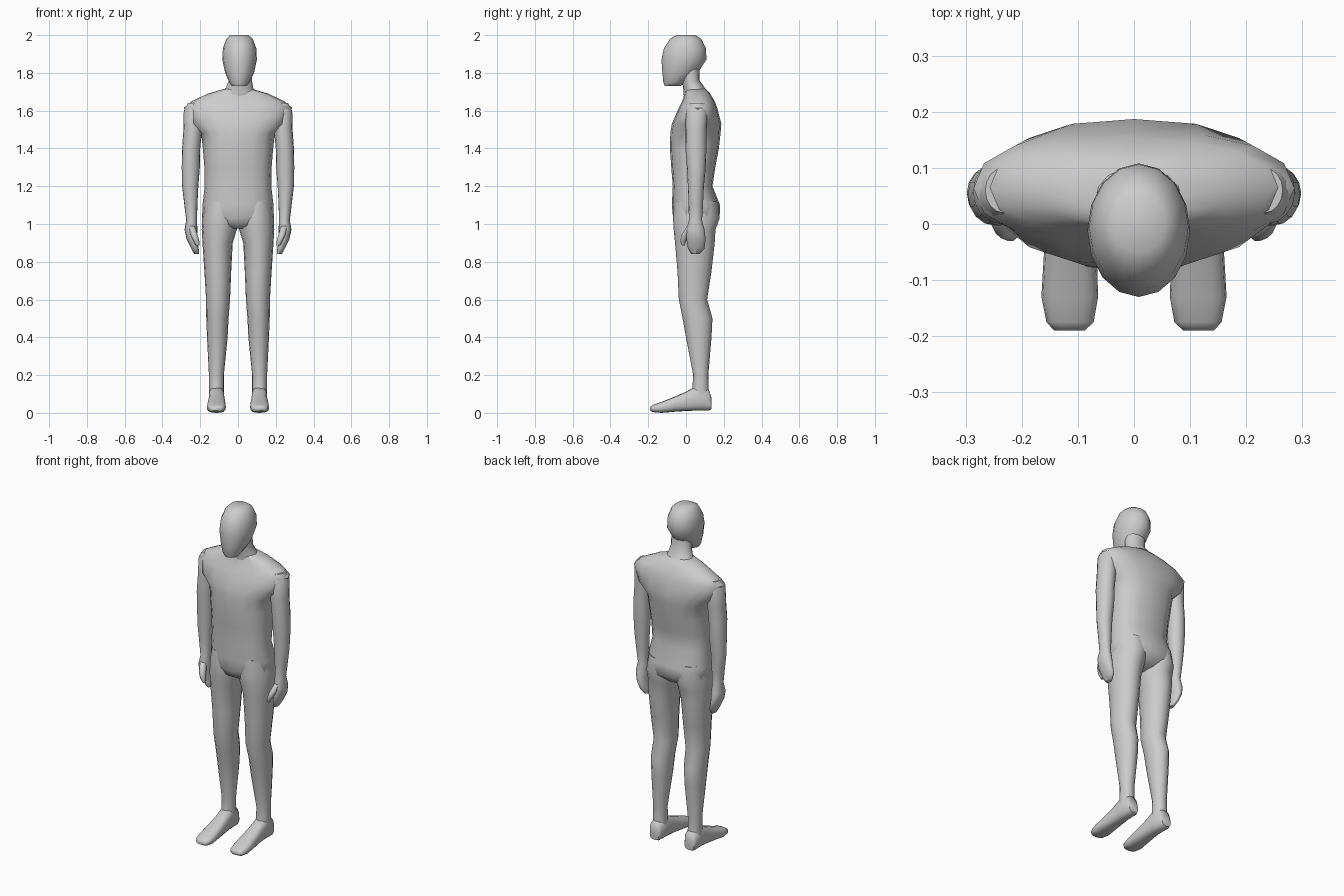
import bpy, bmesh, math


def signed_pow(v, p):
    return math.copysign(abs(v) ** p, v)


def loft(name, sections, axis='z', power=1.0, sides=16, mirror=1):
    """Skin rounded sections (t, x0, x1, b0, b1) stacked along z (b = y) or y (b = z)."""
    bm = bmesh.new()
    rings = []
    for t, x0, x1, b0, b1 in sections:
        ring = []
        for i in range(sides):
            a = 2 * math.pi * i / sides
            x = (x0 + x1) / 2 + (x1 - x0) / 2 * signed_pow(math.cos(a), power)
            b = (b0 + b1) / 2 + (b1 - b0) / 2 * signed_pow(math.sin(a), power)
            co = (x * mirror, b, t) if axis == 'z' else (x * mirror, t, b)
            ring.append(bm.verts.new(co))
        rings.append(ring)
    for r, s in zip(rings, rings[1:]):
        for i in range(sides):
            j = (i + 1) % sides
            bm.faces.new((r[i], r[j], s[j], s[i]))
    bm.faces.new(rings[0])
    bm.faces.new(rings[-1])
    bmesh.ops.recalc_face_normals(bm, faces=bm.faces[:])
    mesh = bpy.data.meshes.new(name)
    bm.to_mesh(mesh)
    bm.free()
    ob = bpy.data.objects.new(name, mesh)
    bpy.context.collection.objects.link(ob)
    bpy.ops.object.select_all(action='DESELECT')
    ob.select_set(True)
    bpy.context.view_layer.objects.active = ob
    bpy.ops.object.shade_smooth_by_angle(angle=math.radians(60))
    return ob


# Head: egg-shaped skull with the jaw pushed forward
loft("head", [
    (2.00, -.042, .055, -.05, .05),
    (1.98, -.062, .078, -.085, .08),
    (1.93, -.080, .097, -.117, .106),
    (1.87, -.083, .100, -.130, .108),
    (1.80, -.068, .085, -.125, .062),
    (1.75, -.046, .060, -.120, .000),
    (1.73, -.032, .046, -.112, -.030),
])

# Neck flaring into the shoulders
loft("neck", [
    (1.84, -.050, .072, -.030, .070),
    (1.76, -.048, .074, -.022, .072),
    (1.72, -.065, .080, -.015, .100),
    (1.66, -.110, .120, -.010, .135),
])

# Torso: pelvis, waist, chest, sloping shoulders
torso = [
    # z, half width, front, back
    (.975, .05, -.02, .08),
    (.99, .12, -.05, .13),
    (1.03, .190, -.068, .178),
    (1.10, .188, -.075, .180),
    (1.20, .176, -.070, .140),
    (1.30, .178, -.078, .155),
    (1.40, .186, -.085, .174),
    (1.48, .195, -.083, .183),
    (1.53, .250, -.075, .187),
    (1.615, .286, -.038, .165),
    (1.65, .245, -.020, .152),
    (1.69, .160, -.008, .128),
    (1.715, .075, -.005, .105),
]
loft("torso", [(z, -w, w, f, b) for z, w, f, b in torso], power=.85)

ARM = [
    (1.64, .200, .265, .020, .100),
    (1.60, .185, .287, .000, .115),
    (1.50, .190, .289, -.003, .108),
    (1.40, .200, .296, -.003, .108),
    (1.30, .202, .298, .005, .105),
    (1.20, .210, .296, .010, .095),
    (1.10, .215, .284, .014, .090),
    (1.02, .217, .274, .015, .085),
    (.97, .215, .283, .002, .098),
    (.92, .217, .272, .002, .104),
    (.87, .208, .248, .010, .098),
    (.84, .206, .232, .028, .072),
]
THUMB = [
    (.99, .228, .265, .005, .050),
    (.94, .213, .250, -.026, .018),
    (.91, .205, .236, -.031, .000),
    (.885, .204, .222, -.022, -.006),
]
LEG = [
    (1.12, .010, .178, -.060, .162),
    (1.03, .000, .190, -.069, .178),
    (.97, .006, .192, -.065, .156),
    (.90, .028, .188, -.058, .152),
    (.75, .036, .178, -.045, .135),
    (.60, .042, .169, -.038, .112),
    (.50, .050, .168, -.018, .140),
    (.40, .055, .164, .000, .135),
    (.20, .075, .154, .038, .118),
    (.12, .075, .154, .033, .120),
    (.06, .076, .154, .020, .128),
]
FOOT = [
    (.135, .085, .145, .020, .080),
    (.120, .076, .154, .012, .125),
    (.050, .072, .155, .012, .140),
    (.000, .070, .156, .010, .112),
    (-.06, .066, .161, .006, .086),
    (-.13, .064, .165, .000, .058),
    (-.175, .072, .156, .004, .042),
    (-.19, .088, .142, .012, .032),
]

# Limbs, mirrored left and right
for side, s in (("right", 1), ("left", -1)):
    loft(side + "_arm", ARM, mirror=s)
    loft(side + "_thumb", THUMB, sides=10, mirror=s)
    loft(side + "_leg", LEG, mirror=s)
    loft(side + "_foot", FOOT, axis='y', power=.75, mirror=s)
